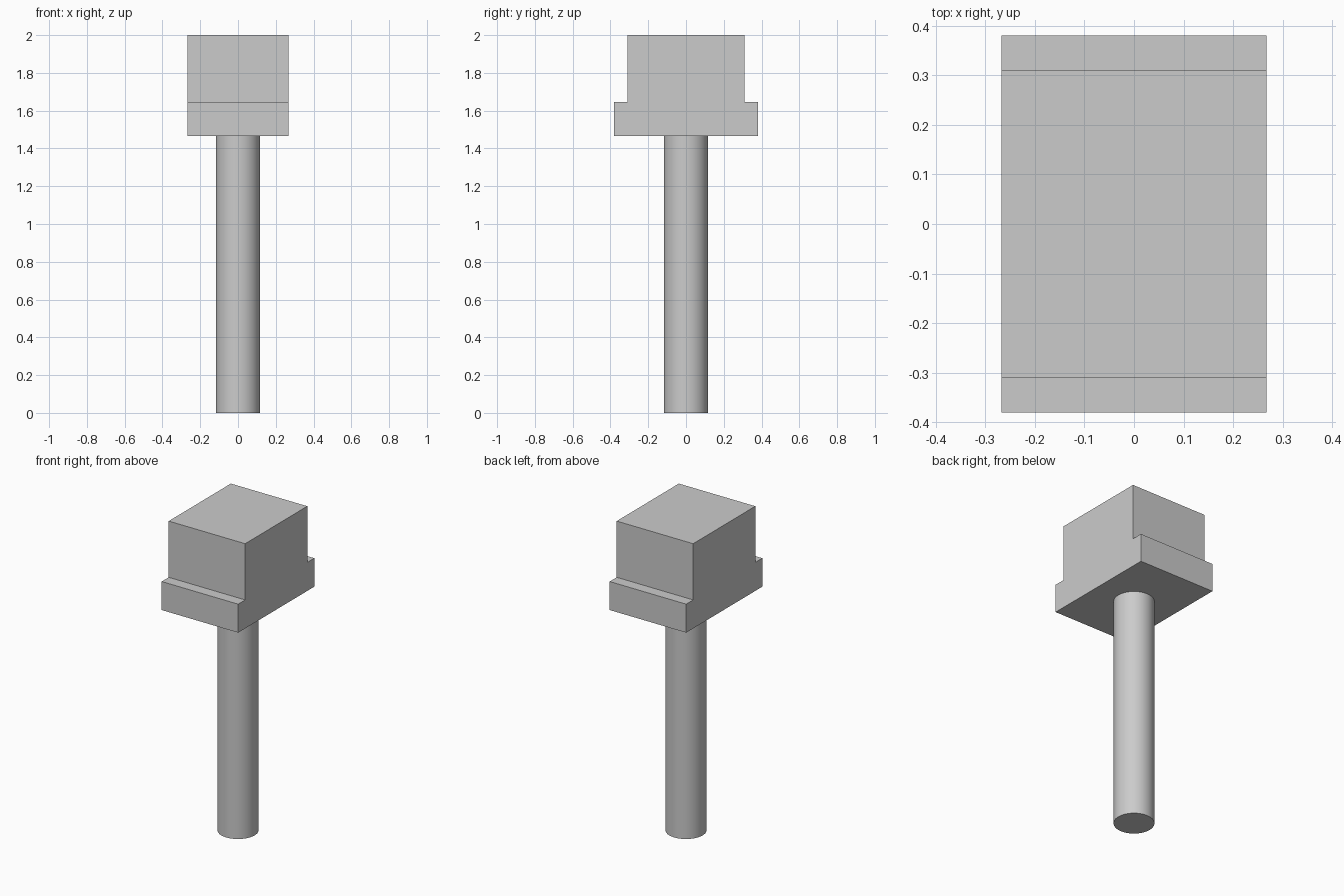
import bpy
import bmesh
from mathutils import Vector

cube = bpy.data.objects.get("Cube")
if cube:
    bpy.data.objects.remove(cube, do_unlink=True)

# Single plain grey
grey = bpy.data.materials.new("plain_grey")
grey.use_nodes = True
colour = (0.6, 0.6, 0.6, 1)
grey.diffuse_color = colour
grey.node_tree.nodes["Principled BSDF"].inputs["Base Color"].default_value = colour

HEAD_HALF_WIDTH = 0.267
FLANGE_HALF_DEPTH = 0.38
BLOCK_HALF_DEPTH = 0.31
HEAD_BOTTOM, STEP_HEIGHT, TOP = 1.465, 1.645, 2.0
SHAFT_RADIUS = 0.117

# Stepped head: inverted T profile extruded along x
half = [(FLANGE_HALF_DEPTH, HEAD_BOTTOM), (FLANGE_HALF_DEPTH, STEP_HEIGHT),
        (BLOCK_HALF_DEPTH, STEP_HEIGHT), (BLOCK_HALF_DEPTH, TOP)]
profile = half + [(-y, z) for y, z in reversed(half)]
bm = bmesh.new()
face = bm.faces.new([bm.verts.new((-HEAD_HALF_WIDTH, y, z)) for y, z in profile])
result = bmesh.ops.extrude_face_region(bm, geom=[face])
moved = [v for v in result["geom"] if isinstance(v, bmesh.types.BMVert)]
bmesh.ops.translate(bm, verts=moved, vec=Vector((2 * HEAD_HALF_WIDTH, 0, 0)))
bmesh.ops.recalc_face_normals(bm, faces=bm.faces)
mesh = bpy.data.meshes.new("stepped_head")
bm.to_mesh(mesh)
bm.free()
mesh.materials.append(grey)
head = bpy.data.objects.new("stepped_head", mesh)
bpy.context.collection.objects.link(head)

# Round shaft
bpy.ops.mesh.primitive_cylinder_add(vertices=64, radius=SHAFT_RADIUS, depth=HEAD_BOTTOM,
                                    location=(0, 0, HEAD_BOTTOM / 2))
shaft = bpy.context.object
shaft.name = "round_shaft"
shaft.data.materials.append(grey)
bpy.ops.object.shade_smooth_by_angle()
